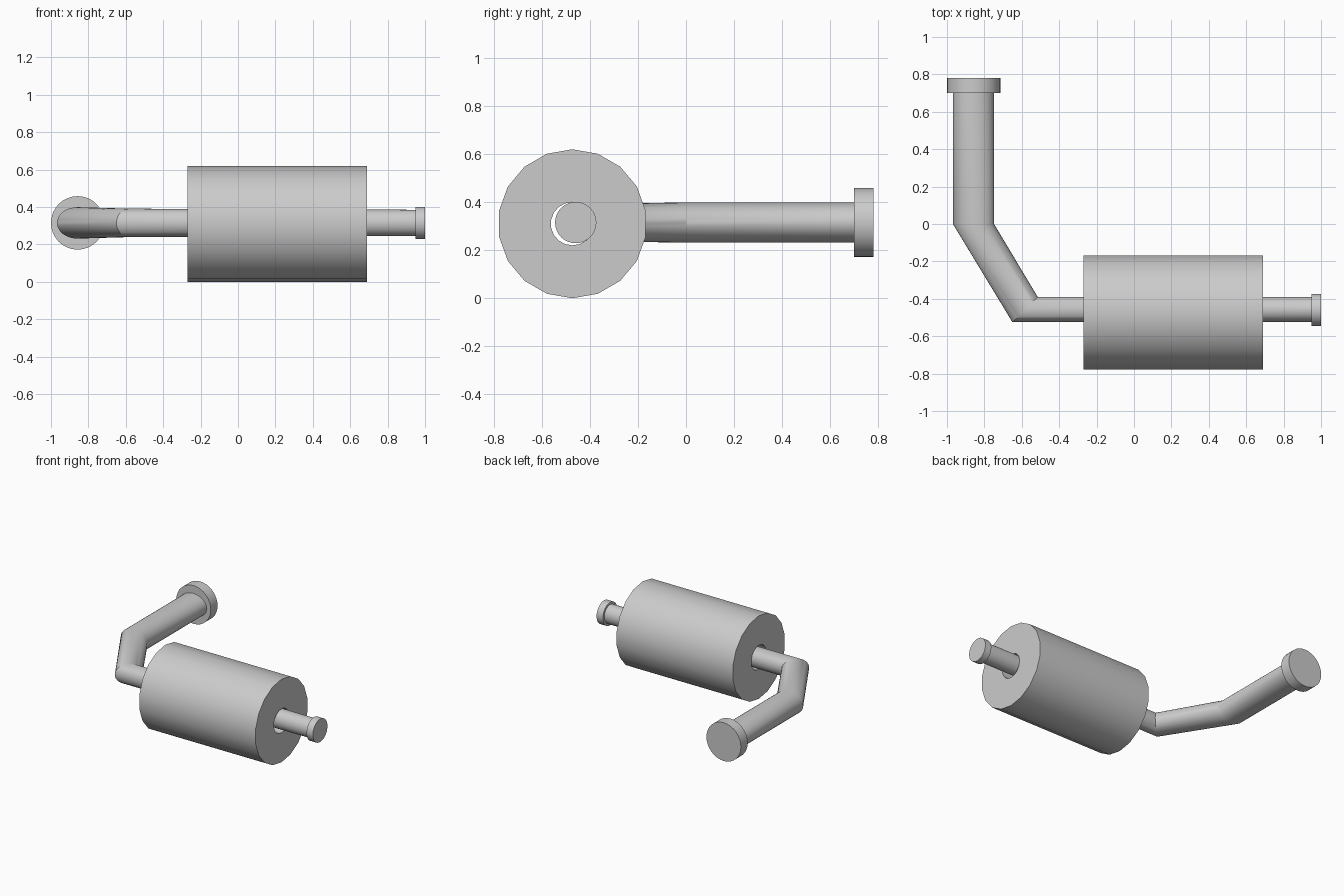
import bpy, bmesh
from math import sin, cos, pi, radians
from mathutils import Vector

if "Cube" in bpy.data.objects:
    bpy.data.objects.remove(bpy.data.objects["Cube"])


def loft(name, rings, closed=False):
    """Skin a list of equal-length rings; cap the ends unless closed."""
    bm = bmesh.new()
    loops = [[bm.verts.new(p) for p in r] for r in rings]
    n = len(loops[0])
    pairs = list(zip(loops, loops[1:]))
    if closed:
        pairs.append((loops[-1], loops[0]))
    else:
        bm.faces.new(loops[0])
        bm.faces.new(loops[-1])
    for a, b in pairs:
        for i in range(n):
            j = (i + 1) % n
            bm.faces.new((a[i], a[j], b[j], b[i]))
    bmesh.ops.recalc_face_normals(bm, faces=bm.faces)
    mesh = bpy.data.meshes.new(name)
    bm.to_mesh(mesh)
    bm.free()
    ob = bpy.data.objects.new(name, mesh)
    bpy.context.collection.objects.link(ob)
    bpy.ops.object.select_all(action='DESELECT')
    ob.select_set(True)
    bpy.context.view_layer.objects.active = ob
    bpy.ops.object.shade_smooth_by_angle(angle=radians(30))
    return ob


def section(outer, inner, half_z, n=32, z=0.315):
    """Elliptical ring spanning two plan points, with a given half height."""
    o, i = Vector((*outer, z)), Vector((*inner, z))
    mid, axis = (o + i) / 2, (o - i) / 2
    return [mid + axis * cos(2 * pi * k / n) + Vector((0, 0, half_z * sin(2 * pi * k / n)))
            for k in range(n)]


# Roller drum: 18-sided, with a hole right through it
def drum_ring(x, r):
    return [Vector((x, -0.473 + r * sin(2 * pi * k / 18), 0.31 + r * cos(2 * pi * k / 18)))
            for k in range(18)]


loft("roller_drum", [drum_ring(-0.27, 0.31), drum_ring(0.69, 0.31),
                     drum_ring(0.69, 0.09), drum_ring(-0.27, 0.09)], closed=True)

# Bent handle and axle in one run, with the grip end cap and axle end cap
loft("handle_and_axle", [
    section((-1.0, 0.78), (-0.715, 0.78), 0.143),
    section((-1.0, 0.70), (-0.715, 0.70), 0.143),
    section((-0.968, 0.70), (-0.748, 0.70), 0.084),
    section((-0.968, 0.0), (-0.748, 0.0), 0.084),
    section((-0.65, -0.525), (-0.515, -0.39), 0.076),
    section((0.948, -0.525), (0.948, -0.39), 0.070),
    section((0.948, -0.545), (0.948, -0.373), 0.086),
    section((1.0, -0.545), (1.0, -0.373), 0.086),
])
